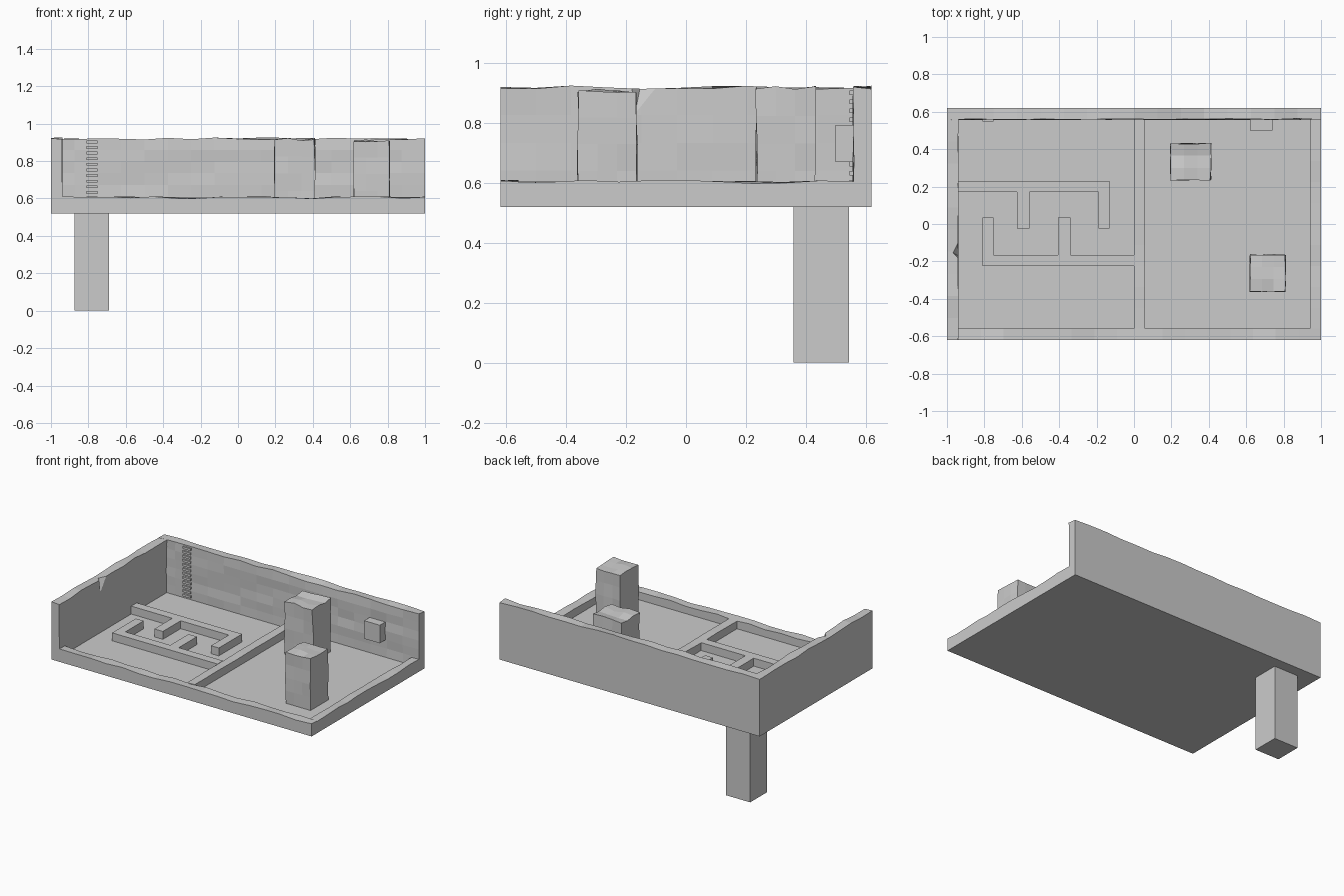
import bpy, bmesh, random
from mathutils import Vector

if "Cube" in bpy.data.objects:
    bpy.data.objects.remove(bpy.data.objects["Cube"])

random.seed(7)
FLOOR, LOW, HIGH = 0.55, 0.605, 0.92


def finish(name, bm):
    bmesh.ops.recalc_face_normals(bm, faces=bm.faces)
    me = bpy.data.meshes.new(name)
    bm.to_mesh(me)
    bm.free()
    ob = bpy.data.objects.new(name, me)
    bpy.context.collection.objects.link(ob)
    return ob


def block(name, lo, hi, cuts=(1, 1, 1), rough=()):
    """Box cut into a grid; rough lists (axis, side, amount) of worn faces."""
    bm = bmesh.new()
    bmesh.ops.create_cube(bm, size=1)
    lo, hi = Vector(lo), Vector(hi)
    for v in bm.verts:
        v.co = Vector([lo[i] + (v.co[i] + 0.5) * (hi[i] - lo[i]) for i in range(3)])
    for axis in range(3):
        normal = Vector((0, 0, 0))
        normal[axis] = 1
        for k in range(1, cuts[axis]):
            p = lo.copy()
            p[axis] += (hi[axis] - lo[axis]) * k / cuts[axis]
            bmesh.ops.bisect_plane(bm, geom=bm.verts[:] + bm.edges[:] + bm.faces[:],
                                   plane_co=p, plane_no=normal)
    base = {v: v.co.copy() for v in bm.verts}
    for axis, side, amount in rough:
        limit = hi[axis] if side > 0 else lo[axis]
        for v, co in base.items():
            if abs(co[axis] - limit) < 1e-4 and co.z > lo.z + 1e-4:
                v.co[axis] += random.uniform(-amount, amount)
    return finish(name, bm)


def prism(name, outline, z0, z1):
    bm = bmesh.new()
    face = bm.faces.new([bm.verts.new((x, y, z0)) for x, y in outline])
    new = bmesh.ops.extrude_face_region(bm, geom=[face])['geom']
    for v in new:
        if isinstance(v, bmesh.types.BMVert):
            v.co.z = z1
    return finish(name, bm)


# Base slab and supporting leg
block("floor_slab", (-1, -0.62, 0.52), (1, 0.62, FLOOR))
block("support_leg", (-0.875, 0.36, 0), (-0.69, 0.545, 0.52))

# Tall back and left walls with worn tops and inner faces
block("back_wall", (-1, 0.56, FLOOR), (1, 0.62, HIGH), (16, 1, 6),
      [(2, 1, 0.006), (1, -1, 0.004)])
left = block("left_wall", (-1, -0.62, FLOOR), (-0.94, 0.56, HIGH), (1, 10, 4),
             [(2, 1, 0.006), (0, 1, 0.003)])

# Chip broken out of the left wall
bm = bmesh.new()
pts = [(-0.925, -0.20, 0.94), (-0.925, -0.05, 0.94),
       (-0.93, -0.175, 0.81), (-0.975, -0.15, 0.935)]
vs = [bm.verts.new(p) for p in pts]
for skip in range(4):
    bm.faces.new([v for i, v in enumerate(vs) if i != skip])
chip = finish("chip_cutter", bm)
chip.hide_render = True
chip.hide_viewport = True
mod = left.modifiers.new("chip", 'BOOLEAN')
mod.operation = 'DIFFERENCE'
mod.object = chip

# Low front and right walls, room divider
block("front_low_wall", (-0.94, -0.62, FLOOR), (1, -0.56, LOW), (16, 1, 1), [(2, 1, 0.006)])
block("right_low_wall", (0.94, -0.56, FLOOR), (1, 0.56, LOW), (1, 10, 1), [(2, 1, 0.006)])
block("room_divider", (0, -0.56, FLOOR), (0.06, 0.56, LOW), (1, 10, 1), [(2, 1, 0.003)])

# Two interlocking comb-shaped maze walls
prism("maze_wall_upper", [(-0.94, 0.23), (-0.13, 0.23), (-0.13, -0.025), (-0.19, -0.025),
                          (-0.19, 0.17), (-0.56, 0.17), (-0.56, -0.025), (-0.625, -0.025),
                          (-0.625, 0.17), (-0.94, 0.17)], FLOOR, LOW)
prism("maze_wall_lower", [(0, -0.225), (-0.81, -0.225), (-0.81, 0.035), (-0.75, 0.035),
                          (-0.75, -0.165), (-0.405, -0.165), (-0.405, 0.035),
                          (-0.34, 0.035), (-0.34, -0.165), (0, -0.165)], FLOOR, LOW)

# Two rough stone pillars
worn = [(2, 1, 0.01), (0, 1, 0.004), (0, -1, 0.004), (1, 1, 0.004), (1, -1, 0.004)]
block("back_pillar", (0.195, 0.235, FLOOR), (0.41, 0.43, 0.915), (3, 3, 4), worn)
block("front_pillar", (0.62, -0.36, FLOOR), (0.81, -0.165, 0.91), (3, 3, 4), worn)

# Box fixed to the back wall
block("wall_box", (0.62, 0.5, 0.67), (0.74, 0.56, 0.795))

# Ladder rungs on the back wall
for i in range(12):
    z = 0.565 + i * 0.03
    block("ladder_rung", (-0.81, 0.547, z), (-0.75, 0.565, z + 0.015))
